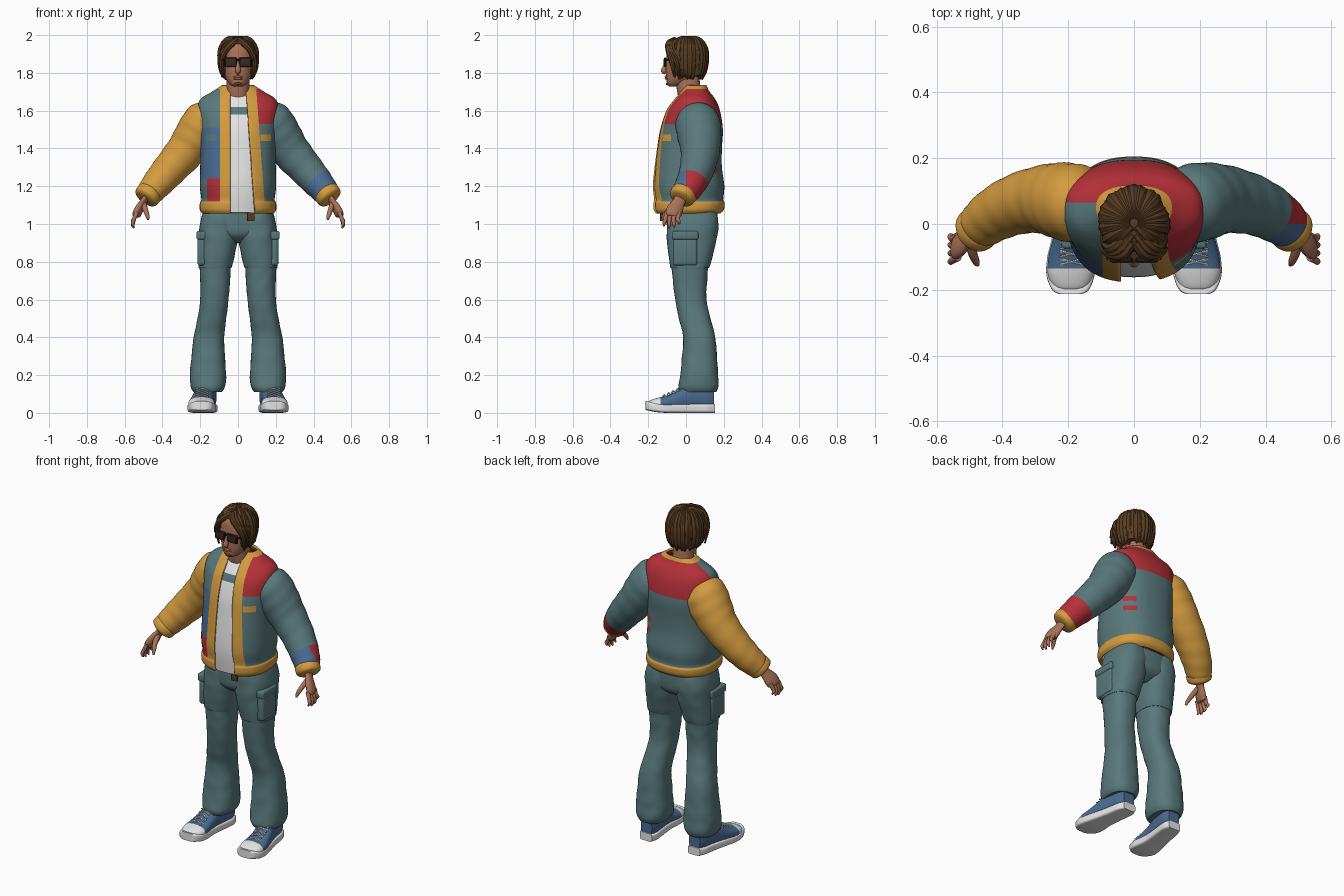
import bpy, bmesh, math, random
from mathutils import Vector

random.seed(4)
if "Cube" in bpy.data.objects:
    bpy.data.objects.remove(bpy.data.objects["Cube"])

COLOURS = {
    "teal": (.10, .19, .20), "mustard": (.66, .33, .05), "red": (.46, .03, .04),
    "blue": (.07, .15, .29), "white": (.78, .78, .78), "skin": (.40, .17, .10),
    "brown": (.10, .047, .016), "lens": (.04, .02, .014), "black": (.012, .01, .01)}
MATS = {}
for key, rgb in COLOURS.items():
    m = bpy.data.materials.new(key)
    m.use_nodes = True
    m.diffuse_color = (*rgb, 1)
    m.node_tree.nodes["Principled BSDF"].inputs["Base Color"].default_value = (*rgb, 1)
    MATS[key] = m
PARTS = []


def finish(name, bm, paint, cuts=()):
    """Cut clean colour borders, paint faces by rule, make the object."""
    bmesh.ops.recalc_face_normals(bm, faces=bm.faces)
    for co, no in cuts:
        bmesh.ops.bisect_plane(bm, geom=bm.verts[:] + bm.edges[:] + bm.faces[:],
                               dist=1e-5, plane_co=co, plane_no=no)
    me = bpy.data.meshes.new(name)
    used, gone = [], []
    for f in bm.faces:
        c = paint(f.calc_center_median()) if callable(paint) else paint
        if c is None:
            gone.append(f)
            continue
        if c not in used:
            used.append(c)
            me.materials.append(MATS[c])
        f.material_index = used.index(c)
    bmesh.ops.delete(bm, geom=gone, context='FACES')
    bm.to_mesh(me)
    bm.free()
    ob = bpy.data.objects.new(name, me)
    bpy.context.collection.objects.link(ob)
    PARTS.append(ob)
    return ob


def smooth_path(pts, sub):
    """Catmull-Rom interpolation of number tuples."""
    out = []
    for i in range(len(pts) - 1):
        a, b, c, d = (pts[max(i - 1, 0)], pts[i], pts[i + 1], pts[min(i + 2, len(pts) - 1)])
        for k in range(sub):
            t = k / sub
            out.append([q + .5 * t * (r - p + t * (2 * p - 5 * q + 4 * r - s + t * (3 * (q - r) + s - p)))
                        for p, q, r, s in zip(a, b, c, d)])
    return out + [list(pts[-1])]


def skin(name, rings, paint, cuts=()):
    bm = bmesh.new()
    vs = [[bm.verts.new(p) for p in r] for r in rings]
    n = len(vs[0])
    for a, b in zip(vs, vs[1:]):
        for j in range(n):
            bm.faces.new((a[j], a[(j + 1) % n], b[(j + 1) % n], b[j]))
    bm.faces.new(vs[0])
    bm.faces.new(vs[-1])
    return finish(name, bm, paint, cuts)


def loft(name, stations, paint, cuts=(), axis="z", n=48, sub=5, power=2.4, fold=0):
    """Stations are (position, x0, x1, b0, b1): rounded boxes along z or y."""
    rings = []
    for t, x0, x1, b0, b1 in smooth_path(stations, sub):
        ring = []
        for j in range(n):
            a = 2 * math.pi * j / n
            c, s = math.cos(a), math.sin(a)
            k = 1 + fold * math.sin(t * 60 + 2 * math.sin(a * 2)) * math.sin(a * 3 + t * 9)
            x = (x0 + x1) / 2 + k * (x1 - x0) / 2 * math.copysign(abs(c) ** (2 / power), c)
            b = (b0 + b1) / 2 + k * (b1 - b0) / 2 * math.copysign(abs(s) ** (2 / power), s)
            ring.append((x, b, t) if axis == "z" else (x, t, b))
        rings.append(ring)
    return skin(name, rings, paint, cuts)


def tube(name, pts, paint, cuts=(), n=12, sub=4, flat=1, ref=None, fold=0):
    """Tube through (x, y, z, radius) points."""
    pts = smooth_path(pts, sub)
    ps = [Vector(p[:3]) for p in pts]
    if ref is None:
        ref = (ps[-1] - ps[0]).cross((0, 0, 1))
        ref = ref if ref.length > 1e-4 else Vector((0, 1, 0))
    rings = []
    for i, p in enumerate(ps):
        t = (ps[min(i + 1, len(ps) - 1)] - ps[max(i - 1, 0)]).normalized()
        u = t.cross(ref).normalized()
        v = t.cross(u)
        r = pts[i][3]
        rings.append([p + r * (1 + fold * math.sin(i * 1.3 + 2 * math.sin(a))) * (u * math.cos(a) * flat + v * math.sin(a))
                      for a in (2 * math.pi * j / n for j in range(n))])
    return skin(name, rings, paint, cuts)


def box(name, centre, size, paint, bevel=.006):
    bm = bmesh.new()
    bmesh.ops.create_cube(bm, size=1)
    for v in bm.verts:
        v.co = Vector(centre) + Vector(v.co[i] * size[i] for i in range(3))
    bmesh.ops.bevel(bm, geom=bm.edges[:], offset=bevel, segments=3, affect='EDGES', profile=.5)
    return finish(name, bm, paint)


def sym(rows):
    return [(z, -w, w, a, b) for z, w, a, b in rows]


# Jacket body: open front, mustard trim, colour blocks
SLOPE = .074


def jacket_paint(p):
    edge = .05 + SLOPE * (1.6 - p.z)
    front = p.y < .02
    if p.z > 1.7345 or p.z < 1.0555 or (front and -.04 < p.x < edge):
        return None
    if p.z < 1.12 or p.z > 1.715 or (front and -.095 < p.x < edge + .055):
        return "mustard"
    if p.z > 1.53:
        return "red" if p.x > 0 or p.y > .065 else "teal"
    if front and p.x < 0:
        if p.z < 1.24:
            return "red" if p.x > -.165 else "teal"
        if 1.44 < p.z < 1.475 and -.175 < p.x < -.12:
            return "teal"
        return "blue" if p.z < 1.51 else "teal"
    if .12 < p.x < .175:
        if front and 1.44 < p.z < 1.475:
            return "mustard"
        if not front and (1.27 < p.z < 1.3 or 1.33 < p.z < 1.36):
            return "red"
    return "teal"


cuts = [((0, 0, z), (0, 0, 1)) for z in (1.12, 1.24, 1.27, 1.3, 1.33, 1.36, 1.44, 1.475, 1.51, 1.53, 1.715)]
cuts += [((x, 0, 0), (1, 0, 0)) for x in (-.175, -.165, -.12, -.095, -.04, 0, .12, .175)]
cuts += [((x, 0, 1.6), (1, 0, SLOPE)) for x in (.05, .105)]
cuts += [((0, y, 0), (0, 1, 0)) for y in (.02, .065)]
jacket = loft("jacket_body", sym([
    (1.055, .188, -.16, .18), (1.075, .202, -.172, .2), (1.11, .202, -.174, .205), (1.13, .194, -.17, .197),
    (1.2, .202, -.177, .203), (1.3, .2, -.168, .19), (1.4, .2, -.155, .19), (1.5, .207, -.138, .195),
    (1.6, .215, -.105, .18), (1.66, .2, -.062, .155), (1.7, .138, -.03, .125), (1.735, .085, -.005, .108)]),
    jacket_paint, cuts, n=64)
solid = jacket.modifiers.new("cloth", 'SOLIDIFY')
solid.thickness = .012
solid.offset = -1

# Shirt with a chest stripe
loft("shirt", sym([(1.06, .165, -.152, .14), (1.2, .175, -.162, .17), (1.4, .175, -.14, .16), (1.5, .18, -.123, .16),
                   (1.6, .17, -.088, .14), (1.66, .13, -.05, .11), (1.69, .075, -.03, .09)]),
     lambda p: "teal" if 1.58 < p.z < 1.62 else "white",
     [((0, 0, z), (0, 0, 1)) for z in (1.58, 1.62)])

# Sleeves, cuffs and hands
for s, side in ((1, "left"), (-1, "right")):
    along = Vector((.62, -.25, -.74)).normalized()
    patch = Vector((.415, .03, 1.23))

    def sleeve_paint(p):
        if s < 0:
            return "mustard"
        if (p - patch).dot(along) < 0:
            return "teal"
        return "red" if p.y > 0 else "blue"

    tube(side + "_sleeve", [(s * x, y, z, r) for x, y, z, r in (
        (.12, .055, 1.585, .07), (.165, .06, 1.548, .115), (.215, .07, 1.475, .117), (.275, .075, 1.39, .104),
        (.355, .06, 1.297, .092), (.42, .03, 1.222, .082), (.468, -.005, 1.165, .07), (.483, -.018, 1.148, .055))],
        sleeve_paint, [(patch, along), ((0, 0, 0), (0, 1, 0))] if s > 0 else (), n=40, sub=6, fold=.012)
    tube(side + "_cuff", [(s * x, y, z, r) for x, y, z, r in (
        (.463, -.005, 1.17, .055), (.469, -.01, 1.163, .069), (.487, -.023, 1.14, .067), (.494, -.028, 1.131, .05))],
        "mustard", n=32)
    fan = Vector((-.3 * s, 1, 0))
    tube(side + "_palm", [(s * x, y, z, r) for x, y, z, r in (
        (.48, -.02, 1.15, .034), (.502, -.038, 1.115, .033), (.522, -.056, 1.08, .043),
        (.537, -.068, 1.052, .042), (.542, -.07, 1.04, .03))], "skin", n=20, flat=.5, ref=fan)
    for k, finger in enumerate(("index", "middle", "ring", "little")):
        y = -.102 + .022 * k
        drop = (.01, 0, .004, .02)[k]
        tube(f"{side}_{finger}_finger", [
            (s * .535, y, 1.062, .0115), (s * .551, y - .008, 1.025, .011),
            (s * .557, y - .013 + k * .004, .995 + drop, .0095), (s * .55, y - .015 + k * .005, .978 + drop, .004)], "skin")
    tube(side + "_thumb", [(s * .5, -.05, 1.105, .016), (s * .49, -.09, 1.075, .014),
                           (s * .48, -.115, 1.045, .011), (s * .475, -.125, 1.022, .005)], "skin")

# Trousers
loft("trouser_seat", sym([(.9, .05, -.04, .1), (.94, .15, -.09, .155), (1.0, .19, -.1, .168), (1.1, .18, -.1, .165)]), "teal")
loft("belt", sym([(1.055, .186, -.108, .17), (1.09, .186, -.108, .17)]), "brown")
box("belt_end", (.068, -.13, 1.055), (.04, .014, .08), "brown", .004)
for s, side in ((1, "left"), (-1, "right")):
    loft(side + "_trouser_leg", [(z, s * a, s * b, c, d) for z, a, b, c, d in (
        (.11, .085, .235, -.03, .16), (.14, .068, .25, -.04, .172), (.2, .063, .255, -.03, .17), (.28, .068, .248, -.023, .165),
        (.4, .073, .235, -.015, .155), (.5, .062, .214, -.038, .13), (.6, .05, .2, -.057, .108), (.7, .042, .2, -.07, .112),
        (.768, .038, .203, -.076, .118), (.774, .032, .21, -.084, .126), (.9, .004, .207, -.1, .158),
        (.97, 0, .205, -.102, .17), (1.03, 0, .195, -.1, .17), (1.08, .005, .18, -.09, .155))],
        "teal", fold=.012)
    box(side + "_cargo_pocket", (s * .192, -.005, .865), (.046, .13, .17), "teal", .014)
    box(side + "_pocket_flap", (s * .194, -.005, .94), (.052, .14, .045), "teal", .01)

    # Canvas shoe
    shoe = [(y, cx - w, cx + w, h) for y, cx, w, h in (
        (-.205, .193, .03, .05), (-.192, .193, .052, .065), (-.15, .193, .069, .08), (-.1, .192, .068, .092),
        (-.05, .188, .06, .115), (0, .18, .055, .145), (.06, .17, .052, .165), (.11, .163, .05, .165), (.148, .16, .036, .15))]
    loft(side + "_shoe_upper", [(y, s * a, s * b, .012, h) for y, a, b, h in shoe],
         lambda p: "white" if p.y < -.135 else "blue", [((0, -.135, 0), (0, 1, 0))], axis="y", power=2.3)
    loft(side + "_shoe_sole", [(y * 1.04, s * (a - .004), s * (b + .004), max(0, -y - .13) * .2, .048 + max(0, -y - .13) * .2)
                               for y, a, b, h in shoe], "white", axis="y", power=5)
    for k in range(5):
        y, z = -.115 + .024 * k, .089 + .011 * k
        for d in (1, -1):
            tube(f"{side}_lace_{k}_{d}", [(s * .19 - .034, y - .009 * d, z - .006, .004), (s * .19, y, z + .006, .004),
                                          (s * .19 + .034, y + .009 * d, z - .006, .004)], "white", n=6)

# Neck, head and face
loft("neck", [(1.62, -.06, .06, -.03, .1), (1.69, -.06, .06, -.045, .08), (1.79, -.06, .06, -.06, .07)], "skin")
loft("head", sym([(1.728, .022, -.088, -.04), (1.742, .044, -.1, .0), (1.775, .067, -.104, .05), (1.82, .078, -.106, .08),
                  (1.88, .083, -.104, .092), (1.94, .078, -.094, .088), (1.98, .045, -.055, .055)]), "skin", power=2.2)
tube("nose", [(0, -.1, 1.865, .008), (0, -.112, 1.83, .012), (0, -.117, 1.81, .015), (0, -.106, 1.798, .008)], "skin")
for k, z in enumerate((1.778, 1.769)):
    tube(f"lip_{k}", [(-.024, -.098, z, .003), (0, -.107, z + .002, .006), (.024, -.098, z, .003)], "skin")
tube("chin_beard", [(-.02, -.092, 1.744, .004), (0, -.099, 1.742, .008), (.02, -.092, 1.744, .004)], "brown")
box("glasses_bridge", (0, -.113, 1.868), (.03, .008, .009), "black", .002)
for s, side in ((1, "left"), (-1, "right")):
    box(side + "_glasses_frame", (s * .04, -.11, 1.856), (.068, .012, .05), "black", .005)
    box(side + "_glasses_lens", (s * .04, -.114, 1.855), (.056, .009, .038), "lens", .003)
    box(side + "_glasses_arm", (s * .08, -.06, 1.868), (.006, .1, .01), "black", .002)
    tube(side + "_ear", [(s * .082, .0, 1.875, .012), (s * .09, .006, 1.85, .016), (s * .082, .0, 1.82, .008)], "skin")

# Hair: cap plus swept locks
loft("hair_cap", sym([(1.785, .08, .01, .088), (1.85, .09, -.01, .1), (1.92, .092, -.06, .102),
                      (1.96, .08, -.085, .088), (1.986, .045, -.045, .055)]), "brown", power=2.1)
LOCKS = 25
for k in range(LOCKS):
    a = .85 + (2 * math.pi - 1.7) * k / (LOCKS - 1)
    dx, dy = math.sin(a), -math.cos(a)
    j = random.uniform(.94, 1.06)
    low = 1.772 + random.uniform(-.01, .012)
    tube(f"hair_lock_{k}", [(w * j * dx, .004 + w * j * 1.06 * dy, z, r) for w, z, r in (
        (.012, 1.982, .014), (.055, 1.971, .02), (.083, 1.925, .022), (.087, 1.86, .021),
        (.08, 1.805, .017), (.072, low, .004))], "brown", n=8)
for s, side in ((1, "left"), (-1, "right")):
    for k in range(3):
        o = .012 * k
        tube(f"{side}_fringe_{k}", [
            (s * .004, -.055 + 2 * o, 1.978, .014), (s * (.03 + o), -.09 + o, 1.957, .017), (s * (.066 + o / 2), -.092 + o, 1.918, .016),
            (s * .088, -.075 + 2 * o, 1.86, .015), (s * .084, -.06 + 2 * o, 1.775 + o, .004)], "brown", n=8)

# Smooth shading with sharp creases kept
bpy.ops.object.select_all(action='DESELECT')
for ob in PARTS:
    ob.select_set(True)
bpy.context.view_layer.objects.active = jacket
bpy.ops.object.shade_smooth_by_angle(angle=math.radians(40))
